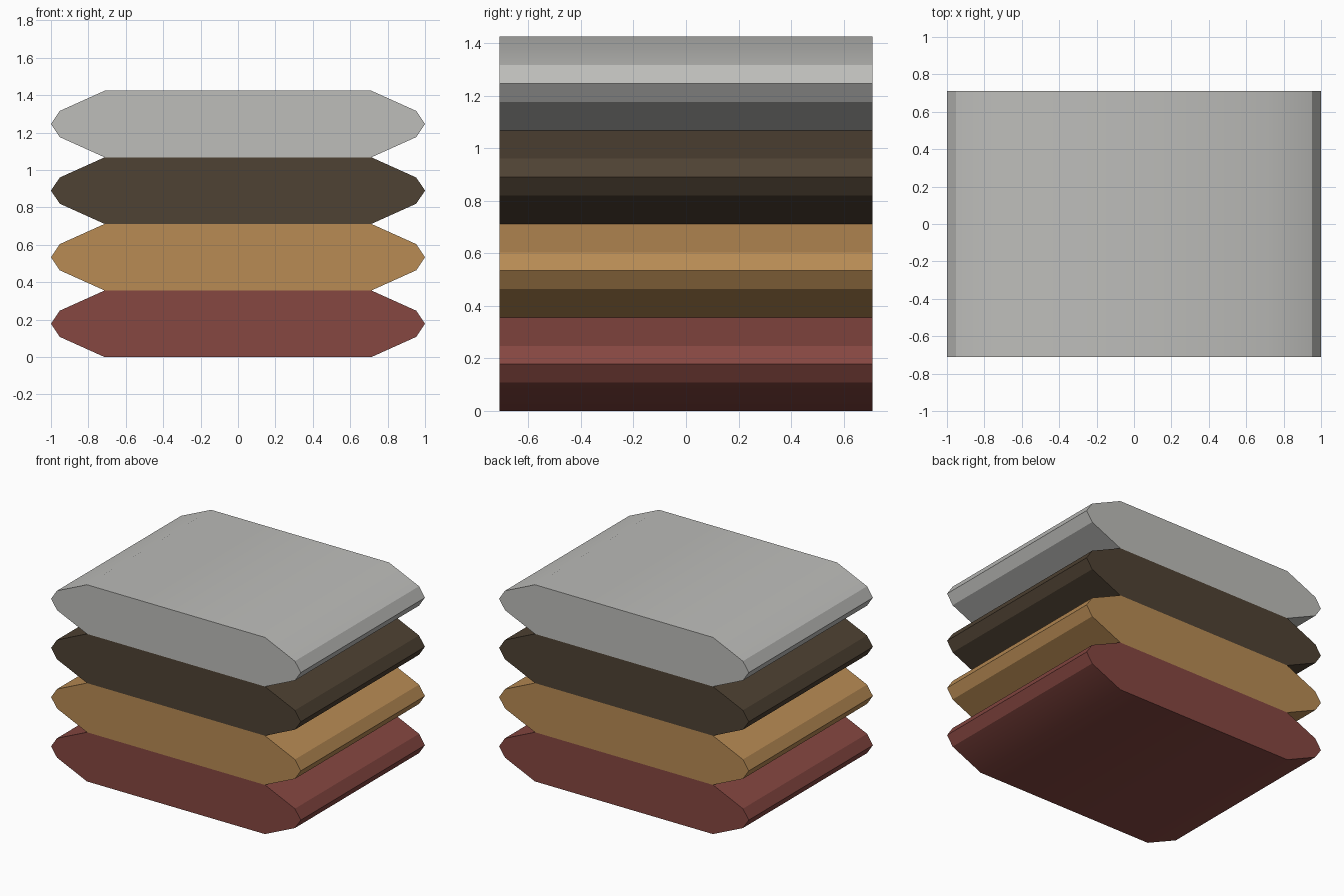
import bpy, bmesh

if "Cube" in bpy.data.objects:
    bpy.data.objects.remove(bpy.data.objects["Cube"])

H = 0.356      # slab height
D = 0.71       # half depth


def srgb(c):
    return [((v / 255 + 0.055) / 1.055) ** 2.4 for v in c] + [1]


def slab(name, z, colour, bottom, top):
    # right edge of the bevelled outline, mirrored to the left
    right = [(0.713, 0), (0.953, 0.108), (1, H / 2), (0.953, H - 0.108), (0.713, H)]
    outline = right + [(-x, h) for x, h in reversed(right)]
    bm = bmesh.new()
    front = [bm.verts.new((x, -D, z + h)) for x, h in outline]
    back = [bm.verts.new((x, D, z + h)) for x, h in outline]
    bm.faces.new(front)
    bm.faces.new(back[::-1])
    n = len(outline)
    for i in range(n):
        # slabs touch, so only the outermost flat faces exist
        if (i == 4 and not top) or (i == n - 1 and not bottom):
            continue
        j = (i + 1) % n
        bm.faces.new((front[j], front[i], back[i], back[j]))
    me = bpy.data.meshes.new(name)
    bm.to_mesh(me)
    bm.free()
    ob = bpy.data.objects.new(name, me)
    bpy.context.collection.objects.link(ob)
    mat = bpy.data.materials.new(colour[0])
    mat.diffuse_color = srgb(colour[1])
    mat.use_nodes = True
    mat.node_tree.nodes["Principled BSDF"].inputs["Base Color"].default_value = mat.diffuse_color
    me.materials.append(mat)
    bpy.ops.object.select_all(action='DESELECT')
    ob.select_set(True)
    bpy.context.view_layer.objects.active = ob
    bpy.ops.object.shade_smooth_by_angle(angle=0.52)


# stack of four slabs, bottom to top
layers = [("bottom_slab", ("brick red", (134, 71, 65))),
          ("lower_middle_slab", ("tan", (184, 139, 84))),
          ("upper_middle_slab", ("dark brown", (79, 66, 51))),
          ("top_slab", ("light grey", (189, 189, 186)))]
for i, (name, colour) in enumerate(layers):
    slab(name, i * H, colour, i == 0, i == 3)
